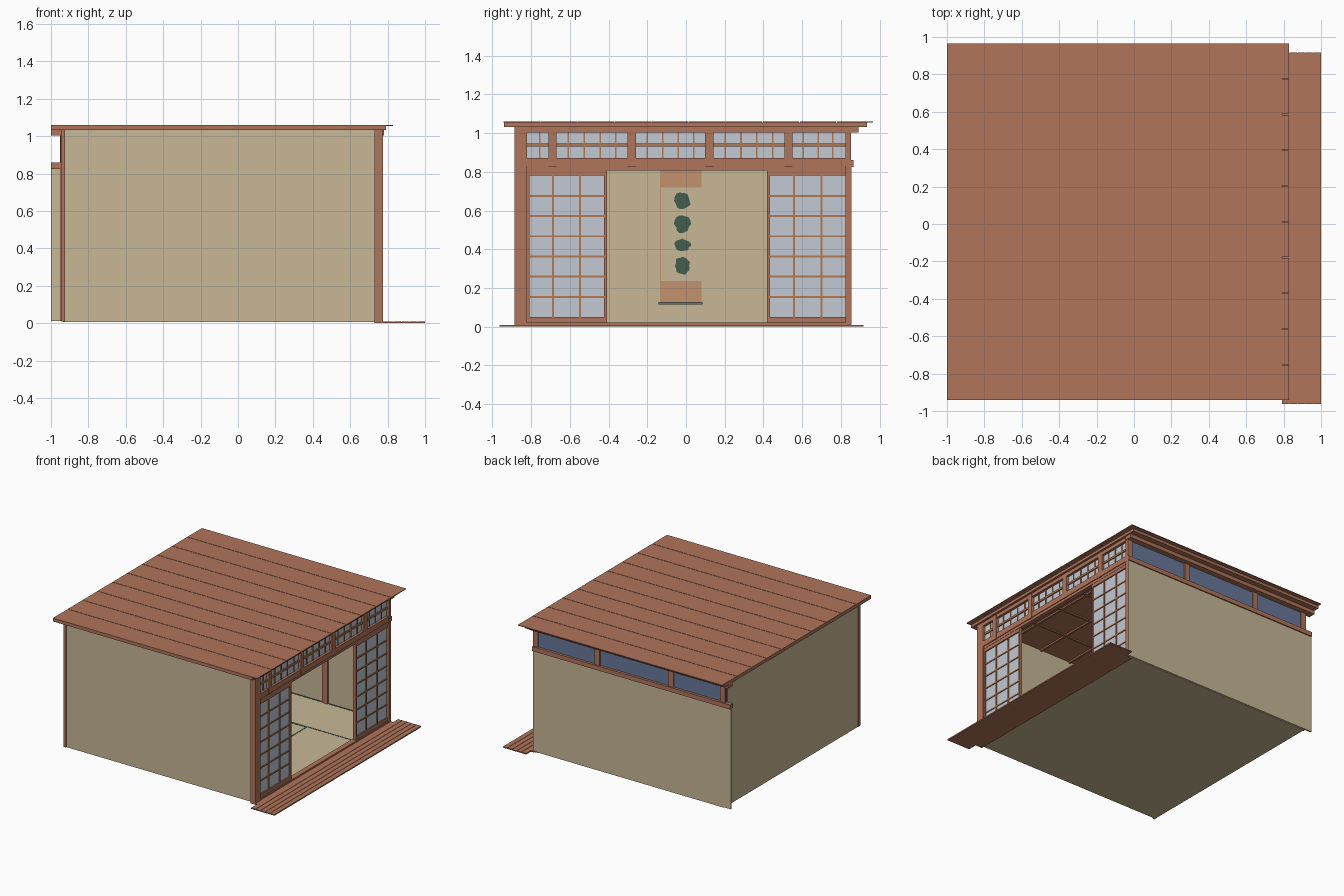
import bpy, bmesh, math, random
from mathutils import Vector

random.seed(4)


def mat(name, r, g, b):
    m = bpy.data.materials.new(name)
    lin = lambda c: ((c / 255 + 0.055) / 1.055) ** 2.4
    m.diffuse_color = (lin(r), lin(g), lin(b), 1)
    return m


WOOD = mat("red_brown_wood", 176, 117, 91)
LATTICE = mat("light_lattice_wood", 178, 122, 82)
PLASTER = mat("beige_plaster", 199, 183, 150)
STRAW = mat("straw_mat", 200, 184, 150)
PAPER = mat("white_paper", 194, 200, 211)
GLASS = mat("blue_glass", 104, 120, 154)
CLOTH = mat("tan_cloth", 194, 145, 110)
GREEN = mat("dark_green", 68, 92, 76)
GREY = mat("grey_roller", 112, 115, 108)


def boxes(name, material, items):
    """One object from many boxes (x0, x1, y0, y1, z0, z1)."""
    bm = bmesh.new()
    for x0, x1, y0, y1, z0, z1 in items:
        r = bmesh.ops.create_cube(bm, size=1)
        for v in r["verts"]:
            v.co = Vector(((x0, x1)[v.co.x > 0], (y0, y1)[v.co.y > 0], (z0, z1)[v.co.z > 0]))
    me = bpy.data.meshes.new(name)
    bm.to_mesh(me)
    bm.free()
    ob = bpy.data.objects.new(name, me)
    me.materials.append(material)
    bpy.context.collection.objects.link(ob)
    return ob


def spread(a, b, n):
    """n inner positions evenly between a and b."""
    return [a + (b - a) * (i + 1) / (n + 1) for i in range(n)]


# --- roof: beam deck plus wide thin boards running along x
boxes("roof_deck", WOOD, [(-1, 0.79, -0.94, 0.935, 1.032, 1.054)])
n = 10
w = 1.912 / n
boxes("roof_boards", WOOD, [(-1, 0.83, -0.944 + i * w + 0.002, -0.944 + (i + 1) * w - 0.002, 1.054, 1.06)
                            for i in range(n)])
# ceiling battens under the deck
boxes("ceiling_battens", WOOD,
      [(x - 0.008, x + 0.008, -0.86, 0.84, 1.02, 1.032) for x in spread(-0.92, 0.73, 5)] +
      [(-0.92, 0.73, y - 0.008, y + 0.008, 1.022, 1.032) for y in spread(-0.86, 0.84, 5)])

# --- plaster walls
boxes("front_wall", PLASTER, [(-0.925, 0.735, -0.876, -0.862, 0.012, 1.032)])
boxes("left_wall", PLASTER, [(-0.938, -0.924, -0.874, 0.845, 0.012, 1.032)])
boxes("rear_wall", PLASTER, [(-1, 0.772, 0.843, 0.855, 0.012, 0.826)])

# --- posts
boxes("front_posts", WOOD, [(0.73, 0.775, -0.885, -0.82, 0.0, 1.032),
                            (-0.943, -0.924, -0.885, -0.86, 0.01, 1.032)])
boxes("rear_posts", WOOD, [(x - 0.023, x + 0.023, 0.825, 0.853, 0.012, 1.032)
                           for x in (0.752, 0.2, -0.46, -0.925)])

# --- rear clerestory
boxes("rear_sill_beam", WOOD, [(-1, 0.775, 0.828, 0.864, 0.824, 0.86)])
boxes("rear_top_beam", WOOD, [(-1, 0.78, 0.83, 0.89, 1.003, 1.032)])
boxes("rear_glass", GLASS, [(-0.952, 0.74, 0.838, 0.844, 0.858, 1.005)])

# --- right side beams
boxes("right_beams", WOOD, [(0.735, 0.772, -0.83, 0.845, 1.003, 1.034),
                            (0.735, 0.772, -0.83, 0.845, 0.828, 0.872),
                            (0.73, 0.766, -0.83, 0.845, 0.806, 0.828),
                            (0.73, 0.772, -0.83, 0.845, 0.0, 0.022),
                            (0.765, 0.795, -0.885, 0.855, 0.0, 0.01)])

# --- transom windows above the sliding screens
mull = [-0.69, -0.28, 0.12, 0.53]
boxes("transom_posts", WOOD, [(0.735, 0.774, y - 0.021, y + 0.021, 0.825, 1.034) for y in mull])
boxes("transom_paper", PAPER, [(0.748, 0.752, -0.825, 0.84, 0.87, 1.005)])
edges = [-0.82] + mull + [0.835]
bars = [(0.74, 0.761, -0.82, 0.835, 0.93, 0.946)]
for a, b in zip(edges, edges[1:]):
    k = max(1, round((b - a) / 0.08) - 1)
    for y in spread(a, b, k):
        bars.append((0.742, 0.758, y - 0.004, y + 0.004, 0.87, 1.005))
boxes("transom_lattice", LATTICE, bars)

# --- two sliding paper screens
for name, a, b in (("near_screen", -0.825, -0.408), ("far_screen", 0.418, 0.84)):
    boxes(name + "_frame", WOOD, [(0.74, 0.764, a, a + 0.016, 0.02, 0.81),
                                  (0.74, 0.764, b - 0.016, b, 0.02, 0.81),
                                  (0.74, 0.764, a, b, 0.02, 0.05),
                                  (0.74, 0.764, a, b, 0.78, 0.81)])
    boxes(name + "_paper", PAPER, [(0.75, 0.754, a + 0.01, b - 0.01, 0.045, 0.785)])
    boxes(name + "_lattice", LATTICE,
          [(0.743, 0.761, y - 0.005, y + 0.005, 0.05, 0.78) for y in spread(a, b, 2)] +
          [(0.744, 0.76, a, b, z - 0.005, z + 0.005) for z in spread(0.05, 0.78, 6)])

# --- floor with straw mats and green borders
boxes("floor", STRAW, [(-0.935, 0.74, -0.87, 0.85, 0.006, 0.014)])
ux, uy = 1.655 / 4, 1.70 / 4
layout = [(0, 0, 2, 1), (2, 0, 2, 1), (0, 1, 1, 2), (1, 1, 2, 1),
          (1, 2, 2, 1), (3, 1, 1, 2), (0, 3, 2, 1), (2, 3, 2, 1)]
borders = []
e = 0.009
for i, j, sx, sy in layout:
    x0, y0 = -0.92 + i * ux, -0.86 + j * uy
    x1, y1 = x0 + sx * ux, y0 + sy * uy
    if sx > sy:   # borders lie on the long sides
        borders += [(x0, x1, y0, y0 + e, 0.013, 0.016), (x0, x1, y1 - e, y1, 0.013, 0.016)]
    else:
        borders += [(x0, x0 + e, y0, y1, 0.013, 0.016), (x1 - e, x1, y0, y1, 0.013, 0.016)]
boxes("mat_borders", GREEN, borders)

# --- porch boards running along y
p = 0.21 / 5
boxes("porch_boards", WOOD, [(0.79 + i * p + 0.0015, 0.79 + (i + 1) * p - 0.0015, -0.963, 0.918, 0.002, 0.01)
                             for i in range(5)])
boxes("porch_base", WOOD, [(0.791, 0.999, -0.96, 0.915, 0.0, 0.006)])

# --- hanging scroll on the inner left wall
boxes("scroll_cloth", CLOTH, [(-0.924, -0.918, -0.135, 0.08, 0.72, 0.825),
                              (-0.924, -0.918, -0.135, 0.08, 0.125, 0.235),
                              (-0.924, -0.918, -0.135, -0.128, 0.235, 0.72)])
boxes("scroll_centre", PLASTER, [(-0.924, -0.917, -0.128, 0.08, 0.235, 0.72)])
boxes("scroll_roller", GREY, [(-0.924, -0.905, -0.142, 0.086, 0.115, 0.128)])

# abstract ink blots: irregular flat plates
bm = bmesh.new()
for z, h in ((0.65, 0.05), (0.53, 0.05), (0.42, 0.033), (0.315, 0.048)):
    ring = []
    for i in range(16):
        t = math.tau * i / 16
        r = random.uniform(0.8, 1.1)
        ring.append(bm.verts.new((-0.914, -0.018 + 0.042 * r * math.cos(t), z + h * r * math.sin(t))))
    bm.faces.new(ring)
me = bpy.data.meshes.new("ink_blots")
bm.to_mesh(me)
bm.free()
me.materials.append(GREEN)
bpy.context.collection.objects.link(bpy.data.objects.new("ink_blots", me))
